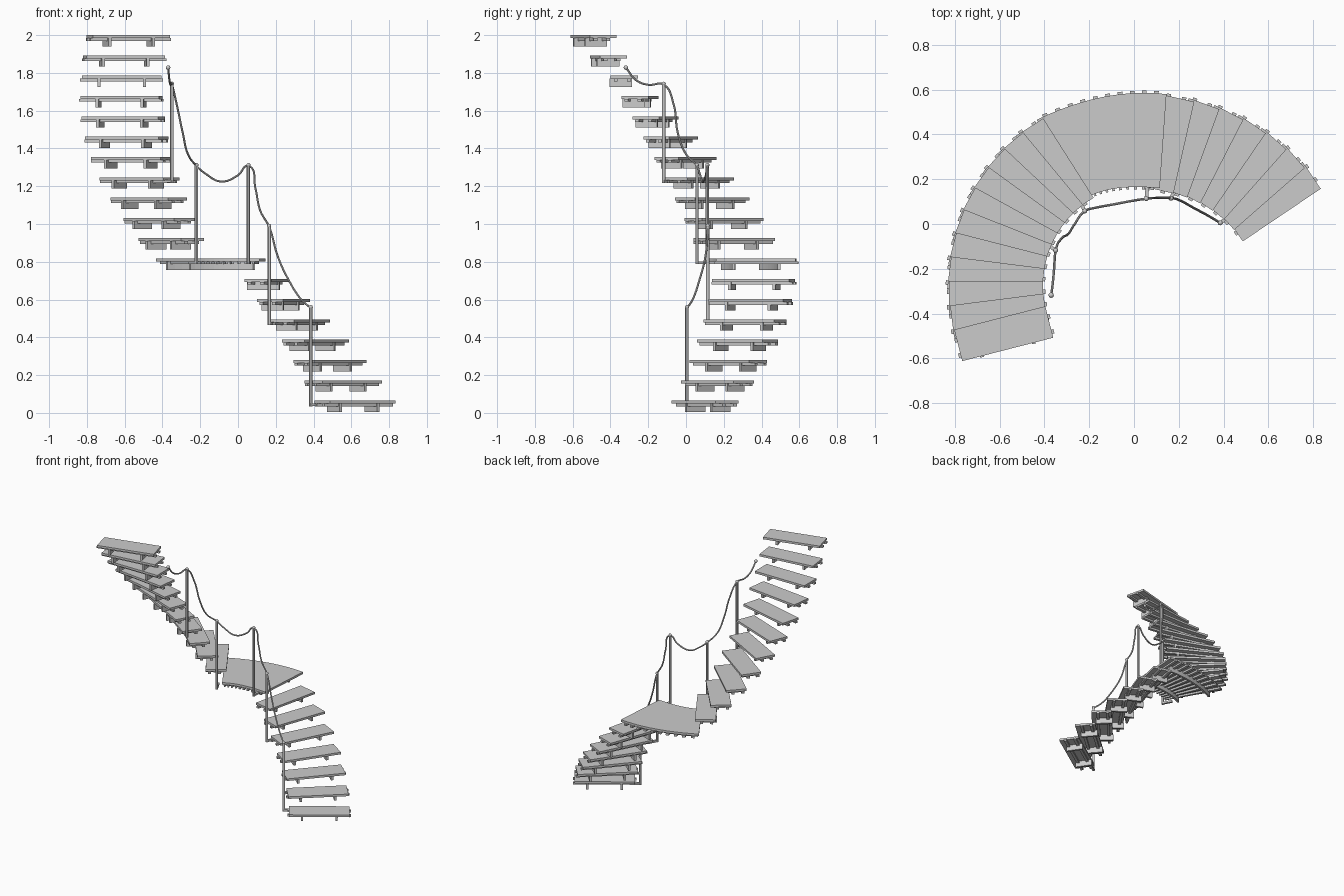
import bpy, bmesh, math
from mathutils import Vector, Matrix

if "Cube" in bpy.data.objects:
    bpy.data.objects.remove(bpy.data.objects["Cube"])

STEP = 0.1075
TURN = math.radians(7.2)
LEN, WID = 0.42, 0.145          # tread length (radial) and depth
SLAB, BAR, BOARD = 0.016, 0.014, 0.03


def finish(name, bm):
    bmesh.ops.recalc_face_normals(bm, faces=bm.faces)
    me = bpy.data.meshes.new(name)
    bm.to_mesh(me)
    bm.free()
    ob = bpy.data.objects.new(name, me)
    bpy.context.collection.objects.link(ob)
    return ob


def box(bm, size, loc, frame=Matrix()):
    m = frame @ Matrix.Translation(loc) @ Matrix.Diagonal((*size, 1))
    bmesh.ops.create_cube(bm, size=1, matrix=m)


def top_z(i):
    return 2.0 - STEP * (19 - i)


def tread(i):
    # local x = radial outwards, local y = walking direction
    if i < 8:
        cx, cy, r, skew = 0.061, -0.362, 0.725, 5.6
        a = math.radians(34) + TURN * (i - 1)
    else:
        cx, cy, r, skew = 0.045, -0.274, 0.663, 4.6
        a = math.pi + TURN * (i - 17)
    p = a + math.radians(skew)
    frame = (Matrix.Translation((cx + r * math.cos(p), cy + r * math.sin(p), top_z(i)))
             @ Matrix.Rotation(a, 4, 'Z'))
    bm = bmesh.new()
    box(bm, (LEN, WID, SLAB), (0, 0, -SLAB / 2), frame)
    for s in (-1, 1):
        # cross bars poking out at the ends, and carrier boards below
        box(bm, (LEN + 0.02, 0.02, BAR), (0, s * 0.035 + 0.01, -SLAB - BAR / 2), frame)
        box(bm, (0.016, 0.12, BOARD + BAR),
            (s * 0.12, 0.018, -SLAB - (BAR + BOARD) / 2), frame)
    finish(f"tread_{i:02d}", bm)


for i in range(1, 20):
    if i != 8:
        tread(i)


# landing: blend between an inner and an outer curved edge
def bez(a, c, b, t):
    return Vector(a) * (1 - t) ** 2 + Vector(c) * 2 * t * (1 - t) + Vector(b) * t * t


def land(t, r):
    inner = bez((0.115, 0.16), (-0.10, 0.182), (-0.215, 0.115), t)
    outer = bez((0.145, 0.58), (-0.135, 0.612), (-0.435, 0.465), t)
    return inner.lerp(outer, r)


def ribbon(bm, r0, r1, z0, z1, t0, t1, n):
    prev = None
    for k in range(n + 1):
        t = t0 + (t1 - t0) * k / n
        p, q = land(t, r0), land(t, r1)
        ring = [bm.verts.new((v.x, v.y, z)) for v, z in ((p, z0), (q, z0), (q, z1), (p, z1))]
        if prev:
            for j in range(4):
                bm.faces.new((prev[j], prev[(j + 1) % 4], ring[(j + 1) % 4], ring[j]))
        else:
            bm.faces.new(ring)
        prev = ring
    bm.faces.new(prev)


zl = top_z(8)
bm = bmesh.new()
ribbon(bm, 0, 1, zl - SLAB, zl, 0, 1, 12)
for r in (0.21, 0.78):
    ribbon(bm, r - 0.018, r + 0.018, zl - SLAB - BAR - BOARD, zl - SLAB, 0.09, 0.98, 12)
for k in range(10):
    t = 0.08 + k * 0.095
    ribbon(bm, -0.025, 1.025, zl - SLAB - BAR, zl - SLAB, t - 0.018, t + 0.018, 1)
finish("landing", bm)


# posts with a short arm reaching under the tread
def post(name, x, y, z, height, ang):
    bm = bmesh.new()
    m = Matrix.Translation((x, y, z + height / 2))
    bmesh.ops.create_cone(bm, cap_ends=True, segments=12, radius1=0.009, radius2=0.009,
                          depth=height, matrix=m)
    bmesh.ops.create_uvsphere(bm, u_segments=12, v_segments=8, radius=0.011,
                              matrix=Matrix.Translation((x, y, z + height)))
    frame = Matrix.Translation((x, y, z)) @ Matrix.Rotation(math.radians(ang), 4, 'Z')
    box(bm, (0.08, 0.016, 0.014), (0.035, 0, 0.008), frame)
    return finish(name, bm)


posts = [(0.385, 0.005, 1, 34), (0.165, 0.115, 5, 63), (0.055, 0.113, 8, 85),
         (-0.22, 0.058, 8, 118), (-0.35, -0.118, 12, 144)]
smooth = []
for n, (x, y, i, ang) in enumerate(posts):
    z = top_z(i) - SLAB - BAR
    smooth.append(post(f"post_{n + 1}", x, y, z, 0.525, ang))

# hanging handrail rope
path = [(0.385, 0.005, 0.555), (0.335, 0.035, 0.6), (0.27, 0.07, 0.70), (0.21, 0.103, 0.83),
        (0.165, 0.116, 0.985), (0.118, 0.117, 1.07), (0.092, 0.116, 1.19), (0.055, 0.113, 1.308),
        (0.0, 0.105, 1.258), (-0.09, 0.088, 1.225), (-0.17, 0.073, 1.265), (-0.22, 0.058, 1.308),
        (-0.265, 0.0, 1.37), (-0.292, -0.043, 1.48), (-0.325, -0.066, 1.635),
        (-0.35, -0.118, 1.738), (-0.357, -0.2, 1.737), (-0.363, -0.265, 1.762),
        (-0.37, -0.318, 1.828)]
cu = bpy.data.curves.new("handrail_rope", 'CURVE')
cu.dimensions = '3D'
cu.bevel_depth = 0.0055
cu.bevel_resolution = 2
cu.use_fill_caps = True
sp = cu.splines.new('BEZIER')
sp.resolution_u = 6
sp.bezier_points.add(len(path) - 1)
for bp, co in zip(sp.bezier_points, path):
    bp.co = co
    bp.handle_left_type = bp.handle_right_type = 'AUTO'
rope = bpy.data.objects.new("handrail_rope", cu)
bpy.context.collection.objects.link(rope)
bpy.context.view_layer.objects.active = rope
rope.select_set(True)
bpy.ops.object.convert(target='MESH')
smooth.append(bpy.context.view_layer.objects.active)

# knob at the top end of the rope
bm = bmesh.new()
bmesh.ops.create_uvsphere(bm, u_segments=12, v_segments=8, radius=0.012,
                          matrix=Matrix.Translation(path[-1]))
smooth.append(finish("rope_end_knob", bm))

bpy.ops.object.select_all(action='DESELECT')
for ob in smooth:
    ob.select_set(True)
bpy.context.view_layer.objects.active = smooth[0]
bpy.ops.object.shade_smooth_by_angle()
